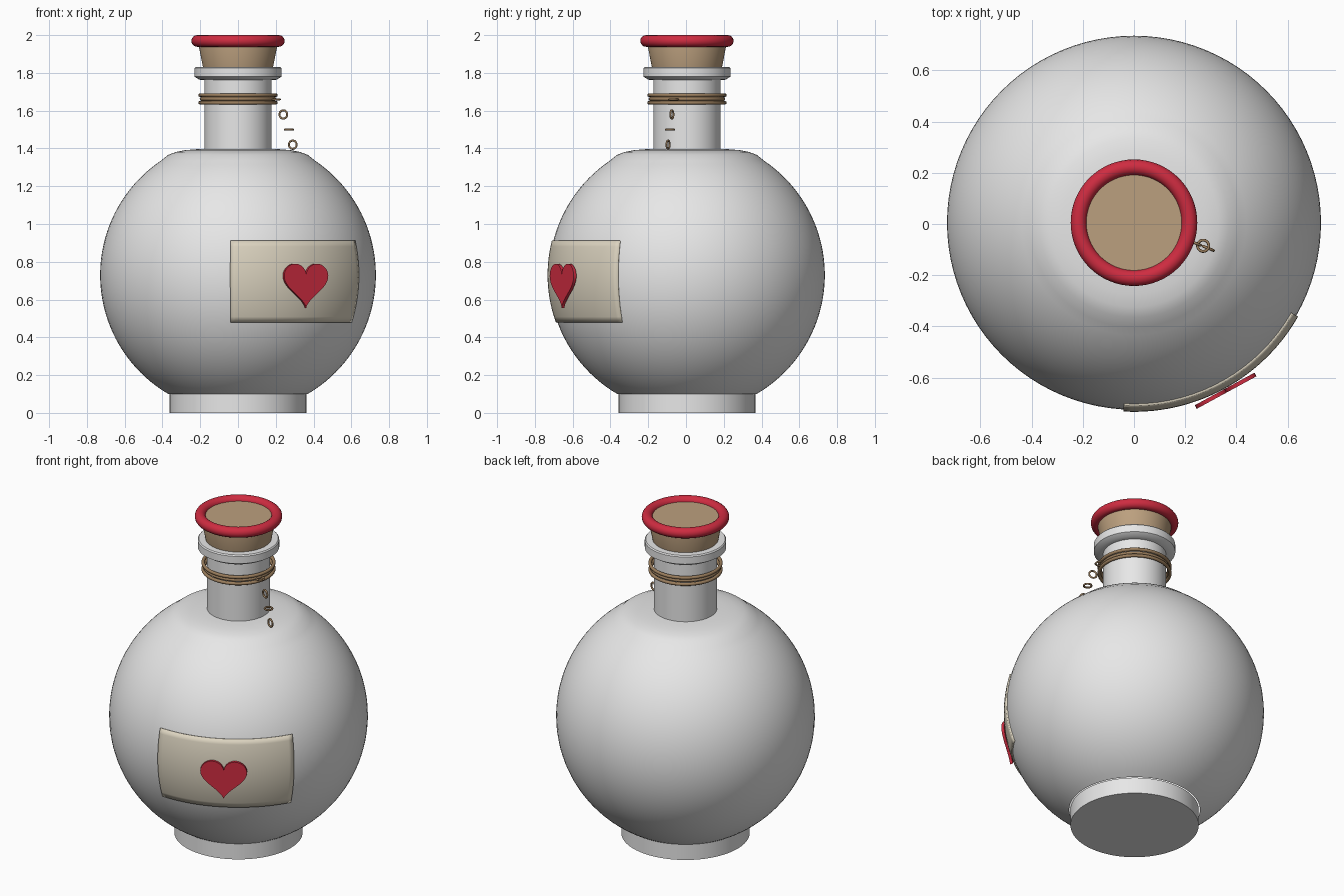
import bpy, bmesh, math
from mathutils import Matrix, Vector

cube = bpy.data.objects.get("Cube")
if cube:
    bpy.data.objects.remove(cube, do_unlink=True)

AXIS_Y = 0.005      # the bottle axis
BODY_R = 0.73       # body radius and the height of its centre
BODY_Z = 0.73


def material(name, rgb):
    mat = bpy.data.materials.new(name)
    mat.use_nodes = True
    mat.diffuse_color = (*rgb, 1)
    mat.node_tree.nodes["Principled BSDF"].inputs["Base Color"].default_value = (*rgb, 1)
    return mat


GLASS = material("pale glass", (0.8, 0.8, 0.8))
CORK = material("cork", (0.5, 0.35, 0.21))
RED = material("red", (0.62, 0.025, 0.052))
PAPER = material("parchment", (0.72, 0.66, 0.53))
TWINE = material("twine", (0.33, 0.21, 0.11))


def finish(bm, name, mat, angle=35):
    bmesh.ops.remove_doubles(bm, verts=bm.verts, dist=0.0001)
    bmesh.ops.recalc_face_normals(bm, faces=bm.faces)
    mesh = bpy.data.meshes.new(name)
    bm.to_mesh(mesh)
    bm.free()
    obj = bpy.data.objects.new(name, mesh)
    bpy.context.collection.objects.link(obj)
    mesh.materials.append(mat)
    bpy.ops.object.select_all(action='DESELECT')
    obj.select_set(True)
    bpy.context.view_layer.objects.active = obj
    bpy.ops.object.shade_smooth_by_angle(angle=math.radians(angle))
    return obj


def lathe(name, profile, mat, steps=64, closed=False, matrix=None, angle=35):
    """Spin (radius, z) points around the z axis."""
    bm = bmesh.new()
    verts = [bm.verts.new((r, 0, z)) for r, z in profile]
    edges = [bm.edges.new(pair) for pair in zip(verts, verts[1:])]
    if closed:
        edges.append(bm.edges.new((verts[-1], verts[0])))
    bmesh.ops.spin(bm, geom=verts + edges, cent=(0, 0, 0), axis=(0, 0, 1),
                   angle=math.tau, steps=steps)
    bm.transform(matrix or Matrix.Translation((0, AXIS_Y, 0)))
    return finish(bm, name, mat, angle)


def torus(name, major, minor, z, mat, steps=64, sides=12, matrix=None):
    circle = [(major + minor * math.cos(math.tau * i / sides),
               z + minor * math.sin(math.tau * i / sides)) for i in range(sides)]
    return lathe(name, circle, mat, steps, True, matrix, 80)


# Round body with a flattened shoulder
start, end = math.radians(-59.6), math.radians(56)
body = []
for i in range(41):
    a = start + (end - start) * i / 40
    body.append((BODY_R * math.cos(a), BODY_Z + BODY_R * math.sin(a)))
body += [(0.37, 1.366), (0.33, 1.381), (0.28, 1.391), (0.22, 1.396), (0.165, 1.398)]
lathe("bottle_body", body, GLASS, 96)

# Foot
lathe("bottle_foot", [(0, 0), (0.362, 0), (0.362, 0.1), (0.3, 0.1)], GLASS, 96)

# Hollow neck and lip
lathe("bottle_neck", [(0.16, 1.38), (0.178, 1.38), (0.178, 1.762), (0.205, 1.764),
                      (0.23, 1.78), (0.23, 1.825), (0.224, 1.832), (0.17, 1.832),
                      (0.16, 1.82)], GLASS, 64, True)

# Tapered stopper with a wax ring round its top
lathe("cork_stopper", [(0, 1.72), (0.166, 1.72), (0.186, 1.832), (0.209, 1.95),
                       (0.205, 1.975), (0, 1.975)], CORK)
torus("wax_ring", 0.216, 0.031, 1.969, RED, 64, 16)

# Twine wound round the neck
for i, (radius, z) in enumerate([(0.2, 1.682), (0.193, 1.662), (0.2, 1.642)]):
    torus(f"twine_loop_{i + 1}", radius, 0.01, z, TWINE, 48, 10)

# Hanging links, alternately flat and upright
for i in range(4):
    place = Matrix.Translation(((0.2, 0.24, 0.27, 0.29)[i], -0.065 - 0.01 * i, 1.66 - 0.08 * i))
    turn = Matrix.Rotation(math.radians(-22), 4, 'Z')
    if i % 2:
        turn = turn @ Matrix.Rotation(math.radians(90), 4, 'X')
    torus(f"hanging_link_{i + 1}", 0.022, 0.0055, 0, TWINE, 24, 8, place @ turn)

# Paper label following the body
COLS, ROWS = 28, 14
LABEL_LEFT, LABEL_RIGHT = math.radians(-93.2), math.radians(-29.8)
bm = bmesh.new()
grid = []
for j in range(ROWS + 1):
    z = 0.478 + (0.912 - 0.478) * j / ROWS
    r = math.sqrt((BODY_R + 0.008) ** 2 - (z - BODY_Z) ** 2)
    row = []
    for i in range(COLS + 1):
        a = LABEL_LEFT + (LABEL_RIGHT - LABEL_LEFT) * i / COLS
        row.append(bm.verts.new((r * math.cos(a), AXIS_Y + r * math.sin(a), z)))
    grid.append(row)
for low, high in zip(grid, grid[1:]):
    for i in range(COLS):
        bm.faces.new((low[i], low[i + 1], high[i + 1], high[i]))
bm.normal_update()
label = finish(bm, "paper_label", PAPER)
# Make the sheet face away from the bottle before thickening it inward
face = label.data.polygons[0]
if face.normal.dot(face.center - Vector((0, AXIS_Y, BODY_Z))) < 0:
    label.data.flip_normals()
solid = label.modifiers.new("thickness", 'SOLIDIFY')
solid.thickness = 0.014
solid.offset = -1

# Flat heart plate in the middle of the label
bm = bmesh.new()
outline = []
for i in range(64):
    t = math.tau * i / 64
    x = 16 * math.sin(t) ** 3
    y = 13 * math.cos(t) - 5 * math.cos(2 * t) - 2 * math.cos(3 * t) - math.cos(4 * t)
    outline.append(bm.verts.new((x * 0.0083, y * 0.0081, 0)))
heart = bm.faces.new(outline)
extruded = bmesh.ops.extrude_face_region(bm, geom=[heart])
bmesh.ops.translate(bm, vec=(0, 0, 0.016),
                    verts=[v for v in extruded["geom"] if isinstance(v, bmesh.types.BMVert)])
facing = math.radians(-61.4)
bm.transform(Matrix.Translation((0.739 * math.cos(facing), AXIS_Y + 0.739 * math.sin(facing), 0.693))
             @ Matrix.Rotation(facing + math.pi / 2, 4, 'Z')
             @ Matrix.Rotation(math.pi / 2, 4, 'X'))
finish(bm, "heart_plate", RED)
